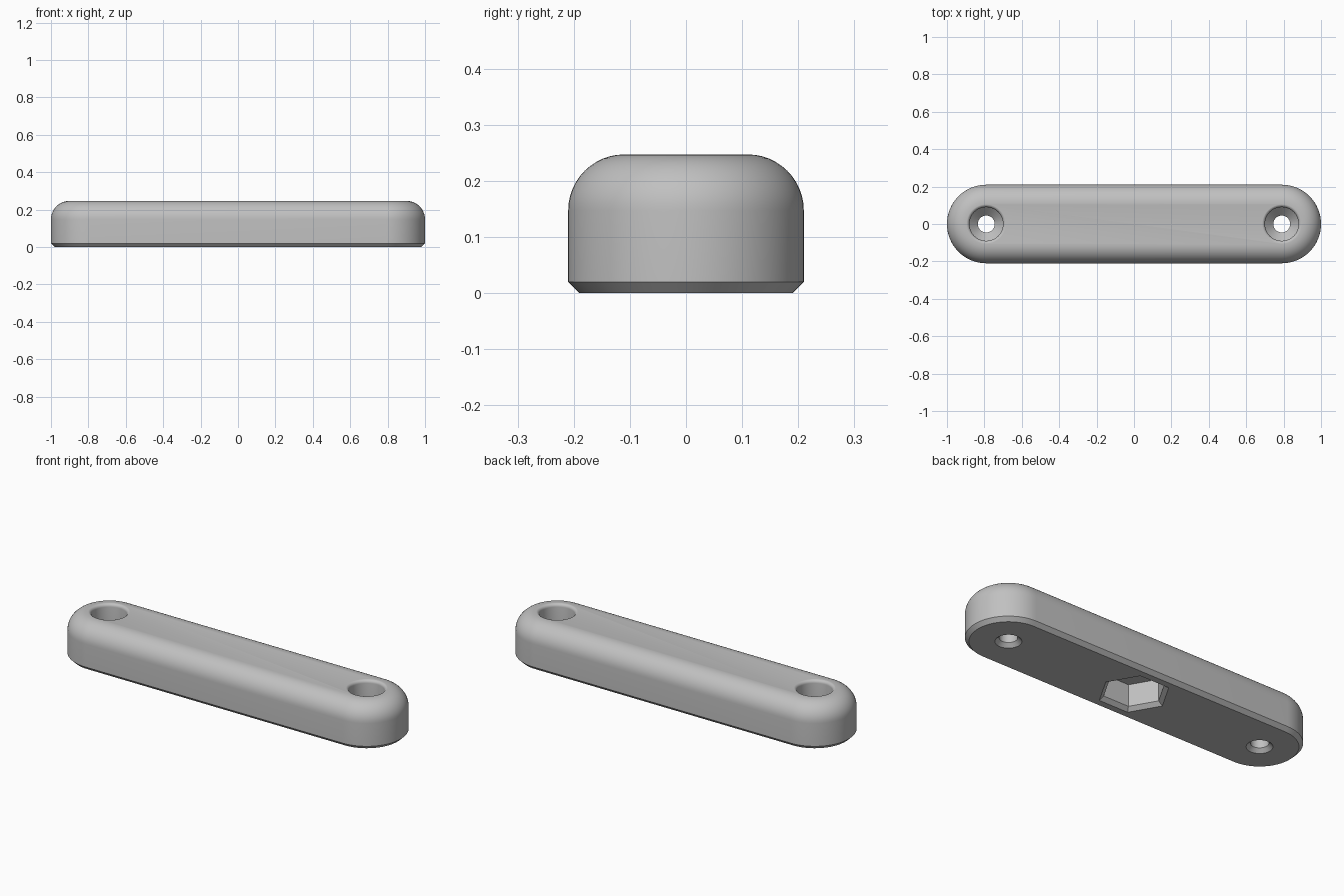
import bpy
import bmesh
from math import sin, cos, pi, radians

cube = bpy.data.objects.get("Cube")
if cube:
    bpy.data.objects.remove(cube, do_unlink=True)

R = 0.21            # end radius of the bar
SPAN = 1 - R        # end centre, also the screw hole position
TOP = 0.247
FILLET = 0.10
CHAMFER = 0.02

grey = bpy.data.materials.new("light_grey")
grey.use_nodes = True
grey.diffuse_color = (0.53, 0.53, 0.53, 1)
bsdf = next(n for n in grey.node_tree.nodes if n.type == "BSDF_PRINCIPLED")
bsdf.inputs["Base Color"].default_value = grey.diffuse_color


def circle(sides):
    return [(0, 2 * pi * i / sides) for i in range(sides)]


def slot(sides):
    """Two half circles, each as (end offset, angle), counter-clockwise."""
    return [(end * SPAN, pi * i / sides - end * pi / 2)
            for end in (1, -1) for i in range(sides + 1)]


def loft(name, outline, profile, x=0.0):
    """Stack copies of an outline along a profile of (radius, z)."""
    bm = bmesh.new()
    rings = [[bm.verts.new((x + shift + r * cos(a), r * sin(a), z)) for shift, a in outline]
             for r, z in profile]
    n = len(outline)
    for low, high in zip(rings, rings[1:]):
        for i in range(n):
            j = (i + 1) % n
            bm.faces.new((low[i], low[j], high[j], high[i]))
    bm.faces.new(rings[0][::-1])
    bm.faces.new(rings[-1])
    mesh = bpy.data.meshes.new(name)
    bm.to_mesh(mesh)
    bm.free()
    mesh.materials.append(grey)
    obj = bpy.data.objects.new(name, mesh)
    bpy.context.collection.objects.link(obj)
    return obj


def quarter_arc(steps):
    return [pi / 2 * i / steps for i in range(steps + 1)]


# Bar: chamfered foot, straight wall, rounded top edge
bar_profile = [(R - CHAMFER, 0), (R, CHAMFER)]
bar_profile += [(R - FILLET * (1 - cos(a)), TOP - FILLET * (1 - sin(a)))
                for a in quarter_arc(12)]
bar = loft("bar", slot(32), bar_profile)

# Screw holes: chamfered bore, countersink, wide well with a rounded lip
BORE, WELL, LIP = 0.045, 0.09, 0.017
hole_profile = [(BORE + 0.04, -0.02), (BORE, 0.02), (BORE, 0.065), (WELL, 0.11)]
hole_profile += [(WELL + LIP * (1 - cos(a)), TOP + 0.0004 - LIP * (1 - sin(a)))
                 for a in quarter_arc(6)]
hole_profile.append((WELL + LIP, TOP + 0.05))
cutters = [loft("screw_hole_cutter", circle(48), hole_profile, side * SPAN)
           for side in (-1, 1)]

# Hexagonal pocket under the middle, with a chamfered mouth
cutters.append(loft("hex_pocket_cutter", circle(6),
                    [(0.201, -0.02), (0.155, 0.02), (0.155, 0.14)]))

bpy.ops.object.select_all(action="DESELECT")
bpy.context.view_layer.objects.active = bar
bar.select_set(True)
for cutter in cutters:
    cutter.hide_render = True
    mod = bar.modifiers.new("cut", "BOOLEAN")
    mod.operation = "DIFFERENCE"
    mod.solver = "EXACT"
    mod.object = cutter
    bpy.ops.object.modifier_apply(modifier=mod.name)
    bpy.data.objects.remove(cutter, do_unlink=True)

bpy.ops.object.shade_smooth_by_angle(angle=radians(30))
